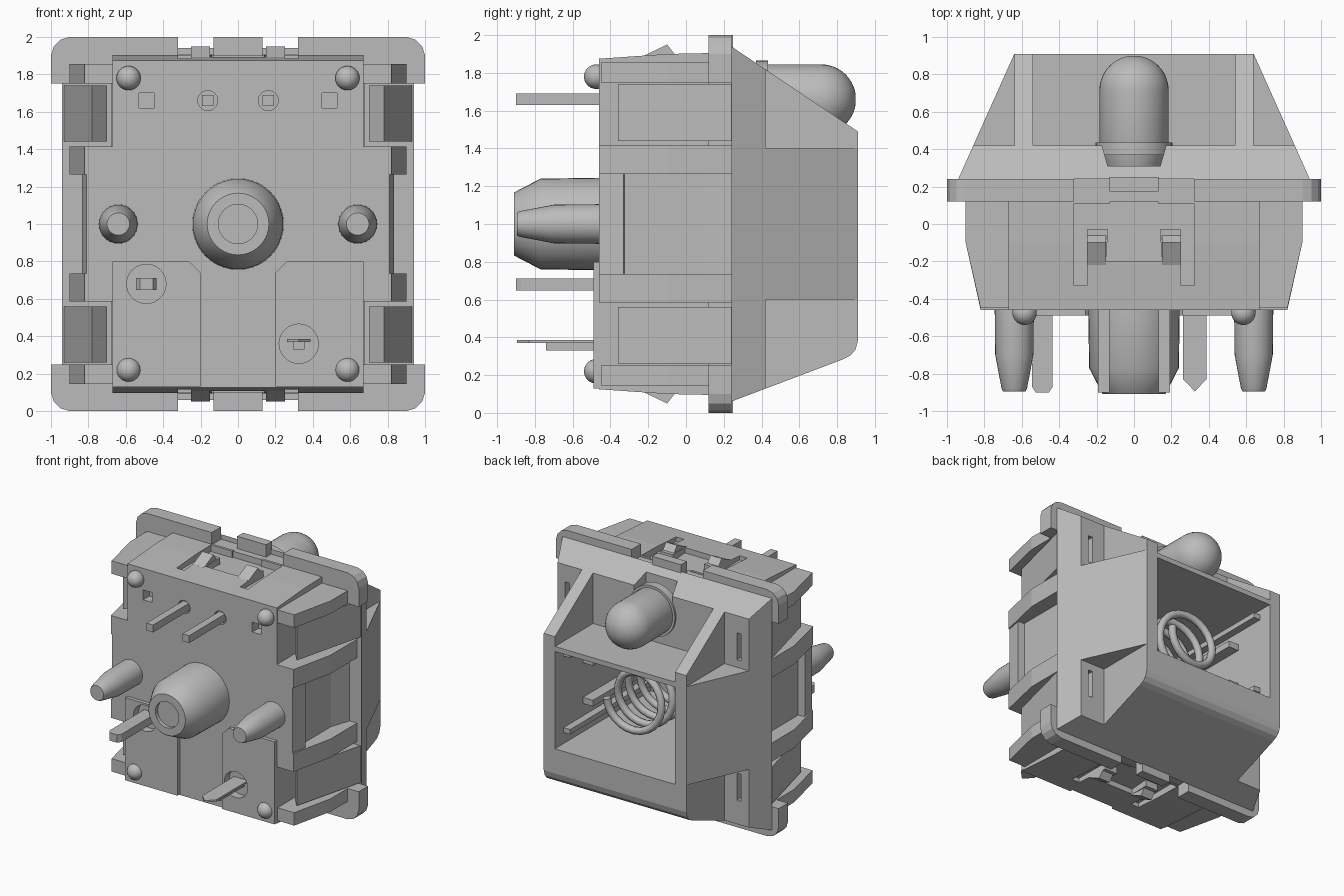
import bpy, bmesh, math
from itertools import product
from mathutils import Vector

if "Cube" in bpy.data.objects:
    bpy.data.objects.remove(bpy.data.objects["Cube"], do_unlink=True)

grey = bpy.data.materials.new("plain grey")
grey.use_nodes = True
grey.diffuse_color = (0.5, 0.5, 0.5, 1)
grey.node_tree.nodes["Principled BSDF"].inputs["Base Color"].default_value = (0.5, 0.5, 0.5, 1)


def finish(name, bm, smooth=False):
    bmesh.ops.recalc_face_normals(bm, faces=bm.faces)
    mesh = bpy.data.meshes.new(name)
    bm.to_mesh(mesh)
    bm.free()
    mesh.materials.append(grey)
    ob = bpy.data.objects.new(name, mesh)
    bpy.context.collection.objects.link(ob)
    if smooth:
        select(ob)
        bpy.ops.object.shade_smooth_by_angle(angle=math.radians(30))
    return ob


def select(ob):
    bpy.ops.object.select_all(action='DESELECT')
    ob.select_set(True)
    bpy.context.view_layer.objects.active = ob


def hull(name, points):
    bm = bmesh.new()
    for p in points:
        bm.verts.new(p)
    res = bmesh.ops.convex_hull(bm, input=bm.verts)
    inner = [g for g in res["geom_interior"] if isinstance(g, bmesh.types.BMVert)]
    bmesh.ops.delete(bm, geom=inner, context='VERTS')
    bmesh.ops.dissolve_limit(bm, angle_limit=0.01, verts=bm.verts, edges=bm.edges)
    return finish(name, bm)


def box(name, x, y, z):
    return hull(name, list(product(x, y, z)))


def prism(name, loop, place, lo, hi):
    """Extrude a closed outline; place(a, b, t) turns it into a 3D point."""
    bm = bmesh.new()
    face = bm.faces.new([bm.verts.new(place(a, b, lo)) for a, b in loop])
    step = Vector(place(0, 0, hi)) - Vector(place(0, 0, lo))
    new = bmesh.ops.extrude_face_region(bm, geom=[face], use_keep_orig=True)
    moved = [g for g in new["geom"] if isinstance(g, bmesh.types.BMVert)]
    bmesh.ops.translate(bm, verts=moved, vec=step)
    return finish(name, bm)


def lathe(name, x, z, profile, sides=32):
    """Turn (radius, y) pairs about an axis along y."""
    bm = bmesh.new()
    rings = []
    for r, y in profile:
        angles = [math.tau * i / sides for i in range(sides)]
        rings.append([bm.verts.new((x + r * math.cos(a), y, z + r * math.sin(a))) for a in angles])
    for a, b in zip(rings, rings[1:]):
        for i in range(sides):
            j = (i + 1) % sides
            bm.faces.new((a[i], a[j], b[j], b[i]))
    bm.faces.new(rings[0])
    bm.faces.new(rings[-1])
    return finish(name, bm, True)


def cut(targets, cutters):
    for ob in targets:
        select(ob)
        for c in cutters:
            mod = ob.modifiers.new("cut", 'BOOLEAN')
            mod.operation, mod.solver, mod.object = 'DIFFERENCE', 'EXACT', c
            bpy.ops.object.modifier_apply(modifier=mod.name)
    for c in cutters:
        bpy.data.objects.remove(c, do_unlink=True)


def span(s, a, b):
    return sorted((s * a, s * b))


def zspan(s, a, b):
    return sorted((1 + s * a, 1 + s * b))


# Upper housing: tapered shell with rounded lower lip
outline = [(0.24, 0.06), (0.83, 0.283), (0.87, 0.303), (0.897, 0.335), (0.91, 0.38),
           (0.91, 1.49), (0.24, 1.94)]
top_housing = hull("upper_housing", [(s * (0.94 - 0.448 * (y - 0.24)), y, z)
                                     for y, z in outline for s in (-1, 1)])
cutters = [box("pocket", (-0.54, 0.54), (0.42, 1.2), (1.41, 2.2)),
           hull("lens_notch", [(s * w, y, z) for s in (-1, 1) for z in (1.6, 2.2)
                               for w, y in ((0.14, 0.31), (0.18, 0.45))])]
for sx, sz in product((-1, 1), repeat=2):
    cutters.append(box("corner", span(sx, 0.64, 1.2), (0.42, 1.2), zspan(sz, 0.4, 1.2)))
    cutters.append(box("slot", span(sx, 0.75, 0.79), (0.3, 0.6), zspan(sz, 0.46, 0.68)))
cut([top_housing], cutters)

# Mounting flange: corner ears joined by narrow bridges, with a separate centre tab
quarter = [(0.32, 0.9), (0.32, 1), (0.9, 1), (0.95, 0.985), (0.985, 0.95), (1, 0.9),
           (1, 0.75), (0.68, 0.75)]
loop = []
for sx, sz in ((1, 1), (1, -1), (-1, -1), (-1, 1)):
    pts = [(sx * x, 1 + sz * z) for x, z in quarter]
    loop += pts if sx == sz else pts[::-1]
flange = prism("flange", loop, lambda a, b, t: (a, t, b), 0.12, 0.24)

# Lower housing core, latch channels and contact holes
core = hull("lower_housing", [(x, y, 1 + s * h) for x in (-0.67, 0.67) for s in (-1, 1)
                              for y, h in ((-0.46, 0.875), (-0.1, 0.9), (0.13, 0.905))])
cutters = []
for s in (-1, 1):
    cutters.append(box("recess", (-0.32, 0.32), (-0.03, 0.11), zspan(s, 0.85, 1.2)))
    cutters.append(hull("channel", [(sx * w, y, 1 + s * h) for sx in (-1, 1) for h in (0.85, 1.2)
                                    for w, y in ((0.15, -0.2), (0.125, 0.17))]))
    for sx in (-1, 1):
        cutters.append(box("slit", span(sx, 0.25, 0.32), (-0.33, 0), zspan(s, 0.85, 1.2)))
        if s == 1:
            cutters.append(box("hole", span(sx, 0.45, 0.53), (-0.6, -0.38), (1.62, 1.7)))
            cutters.append(lathe("ring", sx * 0.162, 1.66, [(0.053, -0.6), (0.053, -0.43)]))
cut([core], cutters)

# Raised front plates below the centre post
plates = [prism(n, [(s * 0.2, 0.13), (s * 0.67, 0.13), (s * 0.67, 0.8), (s * 0.26, 0.8),
                    (s * 0.2, 0.74)], lambda a, b, t: (a, t, b), -0.49, -0.455)
          for n, s in (("left_plate", 1), ("right_plate", -1))]
cut(plates + [core], [lathe("well", x, z, [(0.105, -0.6), (0.105, -0.425)])
                      for x, z in ((-0.49, 0.68), (0.325, 0.36))])

# Inner chamber open to the back
cut([top_housing, flange, core],
    [box("chamber", (-0.54, 0.54), (-0.32, 1.2), (0.58, 1.37))])

# Side walls, corner blocks and clips
wall = [(0.6, -0.46), (0.82, -0.46), (0.9, -0.1), (0.9, 0.24), (0.6, 0.24)]
panel = [(0.6, -0.46), (0.81, -0.46), (0.835, -0.33), (0.78, -0.325), (0.78, 0.08),
         (0.835, 0.24), (0.6, 0.24)]
block = [(0.6, -0.45), (0.82, -0.45), (0.9, -0.1), (0.9, 0.13), (0.6, 0.13)]
clip = [(0.7, -0.27), (0.78, -0.36), (0.93, 0.24), (0.78, 0.24)]


def upright(name, sx, shape, z):
    return prism(name, [(sx * a, b) for a, b in shape], lambda a, b, t: (a, b, t), *z)


for side, sx in (("left", 1), ("right", -1)):
    upright(side + "_side_panel", sx, panel, (0.73, 1.27))
    for end, sz in (("upper", 1), ("lower", -1)):
        tag = f"{side}_{end}_"
        upright(tag + "side_rib", sx, wall, zspan(sz, 0.265, 0.415))
        upright(tag + "corner_block", sx, block, zspan(sz, 0.75, 0.855))
        upright(tag + "clip", sx, clip, zspan(sz, 0.44, 0.74))
        # Snap wedges beside the latch channel
        wedge = [(-0.22, 0.85), (-0.22, 0.892), (-0.1, 0.95), (-0.06, 0.9), (-0.03, 0.85)]
        prism(tag + "snap", [(y, 1 + sz * h) for y, h in wedge],
              lambda a, b, t: (t, a, b), *span(sx, 0.15, 0.25))
        lathe(tag + "foot_bump", sx * 0.585, 1 + sz * 0.78,
              [(0.065 * math.cos(a), -0.475 - 0.065 * math.sin(a))
               for a in (math.pi / 2 * i / 8 for i in range(-4, 8))], 24)
    # Locating pegs and thin lamp leads
    lathe(side + "_peg", sx * 0.64, 1, [(0.105, -0.44), (0.102, -0.7), (0.068, -0.88), (0.06, -0.895)])
    box(side + "_lamp_lead", span(sx, 0.132, 0.192), (-0.9, -0.4), (1.63, 1.69))

for end, sz in (("upper", 1), ("lower", -1)):
    box(end + "_centre_tab", (-0.13, 0.13), (0.175, 0.25), zspan(sz, 0.85, 1))

# Centre post with a shallow dimple
lathe("centre_post", 0, 1, [(0.245, -0.44), (0.24, -0.77), (0.17, -0.905), (0.165, -0.91),
                            (0.105, -0.91), (0.105, -0.88)], 40)

# Electrical contacts
prism("flat_contact", [(-0.545, -0.4), (-0.545, -0.87), (-0.525, -0.9), (-0.455, -0.9),
                       (-0.435, -0.87), (-0.435, -0.4)], lambda a, b, t: (a, b, t), 0.648, 0.712)
prism("pointed_contact", [(0.262, -0.4), (0.262, -0.83), (0.325, -0.895), (0.388, -0.83),
                          (0.388, -0.4)], lambda a, b, t: (a, b, t), 0.37, 0.385)
box("contact_rib", (0.295, 0.355), (-0.74, -0.4), (0.33, 0.372))

# Domed lamp
dome = [(0.185 * math.cos(a), 0.715 + 0.185 * math.sin(a))
        for a in (math.pi / 2 * i / 12 for i in range(12))]
lathe("lamp", 0, 1.66, [(0.15, 0.31), (0.185, 0.42)] + dome, 40)
lathe("lamp_collar", 0, 1.66, [(0.205, 0.37), (0.205, 0.435)], 40)

# Rails and spring guide inside the chamber
for sx, sz in product((-1, 1), repeat=2):
    for inner, depth, lo, hi in ((0.45, 0.55, 0.14, 0.19), (0.48, 0.8, 0.29, 0.33)):
        box("chamber_rail", span(sx, inner, 0.55), (-0.33, depth), zspan(sz, lo, hi))
lathe("spring_guide", 0, 1, [(0.14, -0.33), (0.14, 0.0), (0.11, 0.03)])

# Coil spring
turns, per = 7, 24
curve = bpy.data.curves.new("spring", 'CURVE')
curve.dimensions, curve.bevel_depth, curve.bevel_resolution = '3D', 0.03, 2
curve.use_fill_caps = True
line = curve.splines.new('POLY')
line.points.add(turns * per)
for i, p in enumerate(line.points):
    a = math.tau * i / per
    t = i / (turns * per)
    p.co = (0.22 * math.cos(a), -0.3 + 1.0 * t, 1 + 0.22 * math.sin(a), 1)
curve.materials.append(grey)
spring = bpy.data.objects.new("spring", curve)
bpy.context.collection.objects.link(spring)
select(spring)
bpy.ops.object.convert(target='MESH')
bpy.ops.object.shade_smooth_by_angle(angle=math.radians(60))
